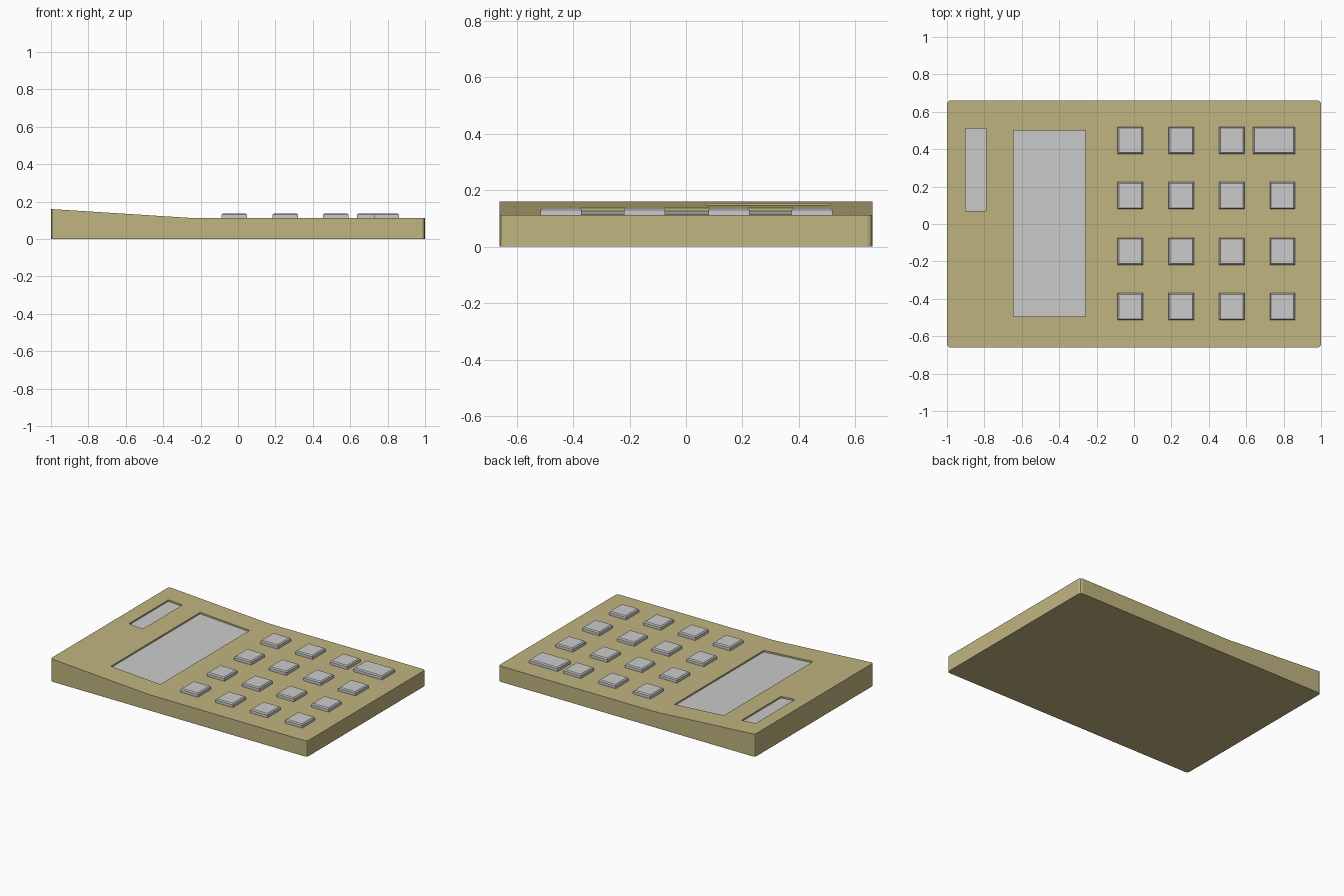
import bpy, bmesh

if "Cube" in bpy.data.objects:
    bpy.data.objects.remove(bpy.data.objects["Cube"])

def material(name, rgb):
    m = bpy.data.materials.new(name)
    m.diffuse_color = (*rgb, 1)
    m.use_nodes = True
    m.node_tree.nodes["Principled BSDF"].inputs["Base Color"].default_value = m.diffuse_color
    return m

TAN = material("case_tan", (0.53, 0.46, 0.22))

def prism(name, profile, y0, y1, mat=None):
    """Extrude an x-z profile along y."""
    bm = bmesh.new()
    face = bm.faces.new([bm.verts.new((x, y0, z)) for x, z in profile])
    ext = bmesh.ops.extrude_face_region(bm, geom=[face])["geom"]
    moved = [v for v in ext if isinstance(v, bmesh.types.BMVert)]
    bmesh.ops.translate(bm, verts=moved, vec=(0, y1 - y0, 0))
    bmesh.ops.recalc_face_normals(bm, faces=bm.faces)
    return finish(name, bm, mat)

def finish(name, bm, mat=None):
    me = bpy.data.meshes.new(name)
    bm.to_mesh(me)
    bm.free()
    ob = bpy.data.objects.new(name, me)
    bpy.context.collection.objects.link(ob)
    if mat:
        me.materials.append(mat)
    return ob

def slope(x):
    """Height of the tilted display deck."""
    return 0.16 - (x + 1) * 0.0635

# Case: side profile with raised display end and trimmed vertical corners
case = prism("case", [(-1, 0), (1, 0), (1, 0.111), (-0.19, 0.111),
                      (-0.25, slope(-0.25)), (-1, 0.16)], -0.66, 0.66, TAN)
bm = bmesh.new()
bm.from_mesh(case.data)
corners = [e for e in bm.edges
           if all(abs(abs(v.co.x) - 1) < 1e-4 for v in e.verts)
           and abs(e.verts[0].co.z - e.verts[1].co.z) > 0.05]
bmesh.ops.bevel(bm, geom=corners, offset=0.017, segments=2, profile=0.5,
                affect='EDGES')
bm.to_mesh(case.data)
bm.free()

# Recessed display and solar panel, following the slope
DEPTH = 0.012
for name, x0, x1, y0, y1 in [("display", -0.645, -0.26, -0.495, 0.5),
                             ("solar_panel", -0.9, -0.79, 0.07, 0.51)]:
    a, b = slope(x0) - DEPTH, slope(x1) - DEPTH
    cutter = prism(name + "_cutter", [(x0, a), (x1, b), (x1, 0.3), (x0, 0.3)], y0, y1)
    cutter.hide_render = True
    mod = case.modifiers.new(name + "_recess", 'BOOLEAN')
    mod.object = cutter
    mod.solver = 'EXACT'
    bpy.context.view_layer.objects.active = case
    bpy.ops.object.modifier_apply(modifier=mod.name)
    bpy.data.objects.remove(cutter)
    prism(name, [(x0, a - 0.005), (x1, b - 0.005), (x1, b + 0.001), (x0, a + 0.001)],
          y0, y1)

# Keys: blocks with bevelled top edges
def key(name, x0, x1, yc):
    bm = bmesh.new()
    bmesh.ops.create_cube(bm, size=1)
    for v in bm.verts:
        v.co = ((x0 + x1) / 2 + v.co.x * (x1 - x0),
                yc + v.co.y * 0.145,
                0.1205 + v.co.z * 0.033)
    top = [e for e in bm.edges if all(v.co.z > 0.13 for v in e.verts)]
    bmesh.ops.bevel(bm, geom=top, offset=0.007, segments=1, affect='EDGES')
    finish(name, bm)

for r, yc in enumerate((0.447, 0.152, -0.147, -0.442)):
    for c, x0 in enumerate((-0.087, 0.185, 0.455, 0.726)):
        wide = r == 0 and c == 3
        key(f"key_{r + 1}_{c + 1}", 0.637 if wide else x0, x0 + 0.135, yc)
